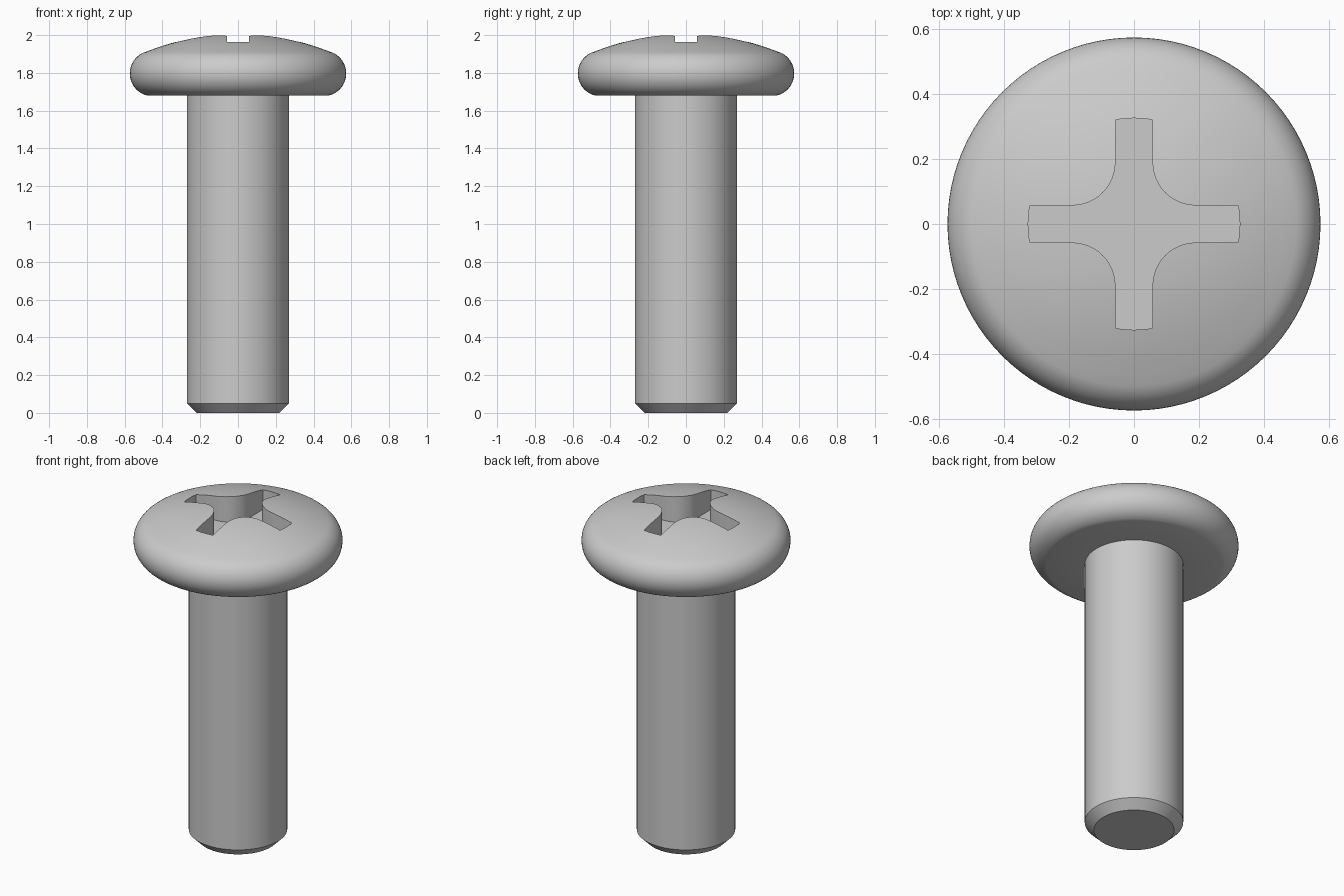
import bpy, bmesh
from math import sin, cos, pi, radians, asin
from mathutils import Matrix, Vector

if "Cube" in bpy.data.objects:
    bpy.data.objects.remove(bpy.data.objects["Cube"])

SEGMENTS = 96


def finish(name, bm):
    bmesh.ops.recalc_face_normals(bm, faces=bm.faces)
    mesh = bpy.data.meshes.new(name)
    bm.to_mesh(mesh)
    bm.free()
    obj = bpy.data.objects.new(name, mesh)
    bpy.context.collection.objects.link(obj)
    return obj


def arc(cx, cy, r, a0, a1, n):
    """Points on an arc, angles in degrees."""
    return [(cx + r * cos(radians(a0 + (a1 - a0) * i / n)),
             cy + r * sin(radians(a0 + (a1 - a0) * i / n))) for i in range(n + 1)]


def lathe(name, profile):
    bm = bmesh.new()
    verts = [bm.verts.new((r, 0, z)) for r, z in profile]
    edges = [bm.edges.new(pair) for pair in zip(verts, verts[1:])]
    bmesh.ops.spin(bm, geom=verts + edges, axis=(0, 0, 1), cent=(0, 0, 0),
                   angle=2 * pi, steps=SEGMENTS, use_duplicate=False)
    bmesh.ops.remove_doubles(bm, verts=bm.verts, dist=1e-5)
    return finish(name, bm)


# Screw body: chamfered shank, flat underside, rounded rim, shallow dome
profile = [(0, 0), (0.22, 0), (0.27, 0.05), (0.27, 1.68)]
profile += arc(0.453, 1.797, 0.12, -77, 67.5, 20)
profile += arc(0, 0.706, 1.3, 67.5, 90, 14)[1:-1] + [(0, 2.006)]
screw = lathe("pan_head_screw", profile)

# Cross-shaped recess cutter: one arm and one inner fillet, repeated four times
half_width, reach, fillet = 0.057, 0.325, 0.133
tip = asin(half_width / reach) * 180 / pi
c = half_width + fillet
quarter = arc(0, 0, reach, -tip, tip, 6) + arc(c, c, fillet, 270, 180, 14)
bm = bmesh.new()
outline = []
for k in range(4):
    turn = Matrix.Rotation(k * pi / 2, 3, 'Z')
    outline += [bm.verts.new(turn @ Vector((x, y, 1.845))) for x, y in quarter]
floor = bm.faces.new(outline)
top = bmesh.ops.extrude_face_region(bm, geom=[floor], use_keep_orig=True)
bmesh.ops.translate(bm, vec=(0, 0, 0.4),
                    verts=[g for g in top["geom"] if isinstance(g, bmesh.types.BMVert)])
cutter = finish("recess_cutter", bm)
cutter.hide_render = True

# Cut the recess, then shade
cut = screw.modifiers.new("recess", 'BOOLEAN')
cut.operation = 'DIFFERENCE'
cut.solver = 'EXACT'
cut.object = cutter
bpy.ops.object.select_all(action='DESELECT')
screw.select_set(True)
bpy.context.view_layer.objects.active = screw
bpy.ops.object.modifier_apply(modifier=cut.name)
bpy.data.objects.remove(cutter)
bpy.ops.object.shade_smooth_by_angle(angle=radians(30))
